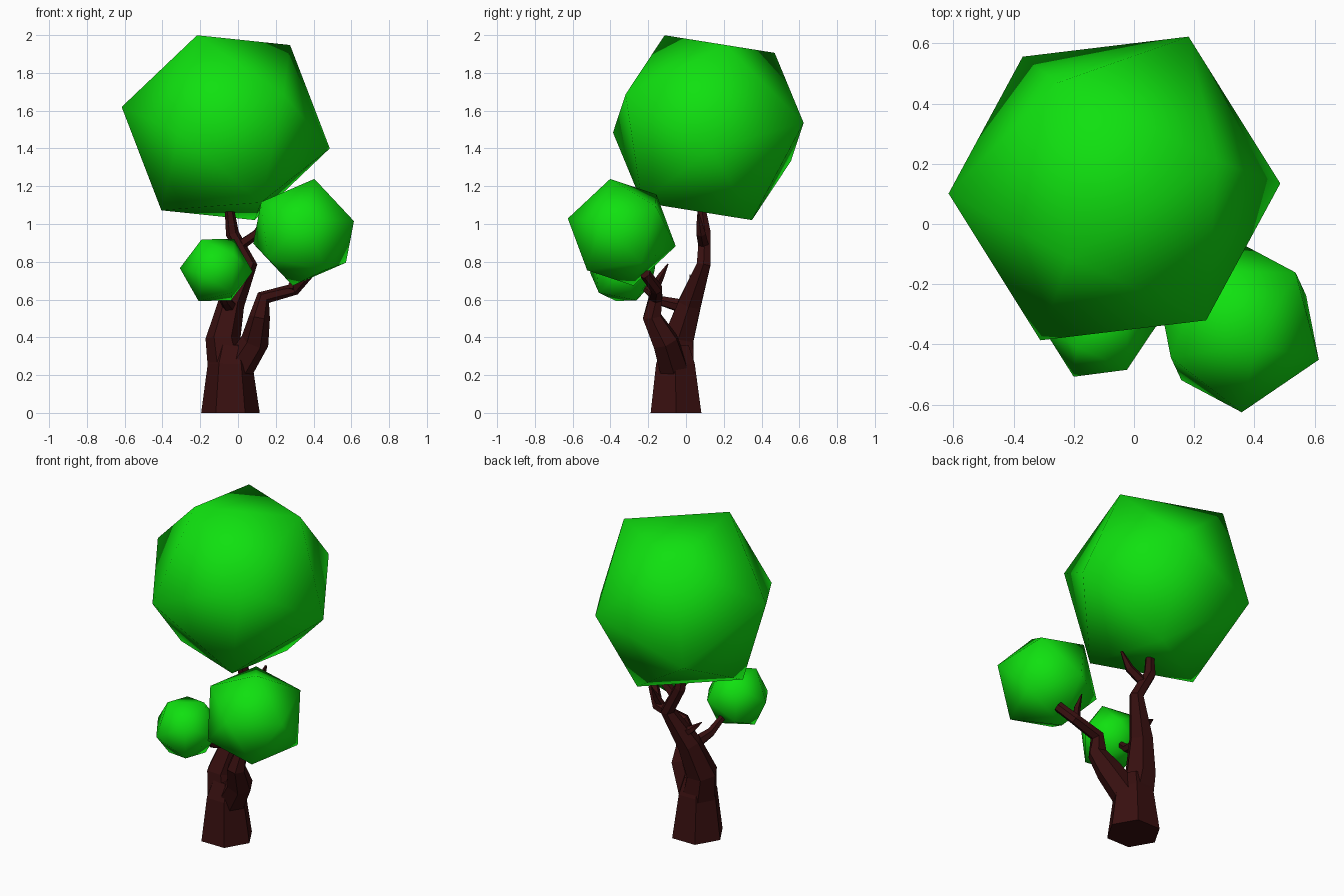
import bpy, bmesh, math
from mathutils import Vector, Matrix

if "Cube" in bpy.data.objects:
    bpy.data.objects.remove(bpy.data.objects["Cube"])


def material(name, rgb):
    m = bpy.data.materials.new(name)
    m.diffuse_color = (*rgb, 1)
    m.use_nodes = True
    m.node_tree.nodes["Principled BSDF"].inputs["Base Color"].default_value = m.diffuse_color
    return m


LEAF = material("leaf_green", (0.005, 0.75, 0.005))
BARK = material("dark_bark", (0.04, 0.005, 0.005))


def finish(name, bm, mat, smooth):
    bmesh.ops.recalc_face_normals(bm, faces=bm.faces)
    me = bpy.data.meshes.new(name)
    for f in bm.faces:
        f.smooth = smooth
    bm.to_mesh(me)
    bm.free()
    me.materials.append(mat)
    ob = bpy.data.objects.new(name, me)
    bpy.context.collection.objects.link(ob)
    return ob


def frame(a, b):
    """Rotation whose axes come from two neighbouring corner directions."""
    u, v = (a + b).normalized(), (a - b)
    v = (v - u * v.dot(u)).normalized()
    return Matrix((u, v, u.cross(v))).transposed()


def foliage(name, centre, radius, corner_a, corner_b):
    """Icosahedron turned so one edge runs between the two given corners."""
    bm = bmesh.new()
    bmesh.ops.create_icosphere(bm, subdivisions=1, radius=radius)
    bm.edges.ensure_lookup_table()
    p, q = (v.co.copy() for v in bm.edges[0].verts)
    a, b = Vector(corner_a).normalized(), Vector(corner_b).normalized()
    rot = frame(a, b) @ frame(p, q).transposed()
    bm.transform(Matrix.Translation(centre) @ rot.to_4x4())
    finish(name, bm, LEAF, True)


def limb(name, path, sides=6):
    """Faceted tapering tube through (x, y, z, radius) points."""
    bm = bmesh.new()
    pts = [Vector(p[:3]) for p in path]
    dirs = [(b - a).normalized() for a, b in zip(pts, pts[1:])]
    axis, x = Vector((0, 0, 1)), Vector((1, 0, 0))
    rings = []
    for i, c in enumerate(pts):
        d = dirs[0] if i == 0 else dirs[-1] if i == len(dirs) else (dirs[i - 1] + dirs[i]).normalized()
        if path[i][2] == 0:
            d = Vector((0, 0, 1))
        x = axis.rotation_difference(d) @ x
        axis, y = d, d.cross(x)
        rings.append([bm.verts.new(c + path[i][3] * (x * math.cos(t) + y * math.sin(t)))
                      for t in (math.tau * k / sides for k in range(sides))])
    for r, s in zip(rings, rings[1:]):
        for k in range(sides):
            n = (k + 1) % sides
            bm.faces.new((r[k], r[n], s[n], s[k]))
    bm.faces.new(rings[0])
    bm.faces.new(rings[-1])
    finish(name, bm, BARK, False)


# Foliage balls
foliage("large_foliage", (-0.065, 0.118, 1.51), 0.562, (-0.15, -0.23, 0.49), (0.34, 0.09, 0.44))
foliage("medium_foliage", (0.347, -0.34, 0.956), 0.295, (0.053, -0.06, 0.284), (0.266, -0.11, 0.054))
foliage("small_foliage", (-0.115, -0.335, 0.757), 0.193, (-0.19, 0, 0.005), (-0.075, -0.074, 0.165))

# Trunk and its main leader
limb("trunk", [(-0.04, -0.053, 0, 0.155), (-0.042, -0.056, 0.26, 0.118), (-0.04, -0.055, 0.36, 0.08)])
limb("main_branch", [(-0.055, -0.05, 0.24, 0.105), (-0.08, -0.04, 0.39, 0.092),
                     (-0.035, 0.02, 0.58, 0.07), (0.06, 0.093, 0.785, 0.042),
                     (-0.03, 0.1, 0.95, 0.035), (-0.045, 0.083, 1.075, 0.025)])

# Side branch carrying the medium ball
limb("right_branch", [(-0.01, -0.06, 0.22, 0.085), (0.09, -0.11, 0.38, 0.075),
                      (0.115, -0.18, 0.51, 0.055), (0.135, -0.16, 0.61, 0.04),
                      (0.30, -0.155, 0.655, 0.032), (0.37, -0.215, 0.735, 0.03)])

# Short branch carrying the small ball
limb("small_branch", [(-0.04, 0.0, 0.56, 0.04), (-0.07, -0.14, 0.595, 0.027), (-0.1, -0.24, 0.68, 0.018)])

# Twigs
limb("upper_twig", [(0.0, 0.095, 0.88, 0.03), (0.10, 0.08, 0.95, 0.026), (0.145, 0.065, 1.05, 0.008)], 5)
limb("right_twig", [(0.28, -0.17, 0.65, 0.026), (0.30, -0.135, 0.72, 0.02), (0.30, -0.095, 0.79, 0.003)], 5)
limb("back_twig", [(0.0, 0.05, 0.64, 0.035), (-0.065, 0.04, 0.68, 0.022), (-0.12, 0.02, 0.73, 0.003)], 5)
